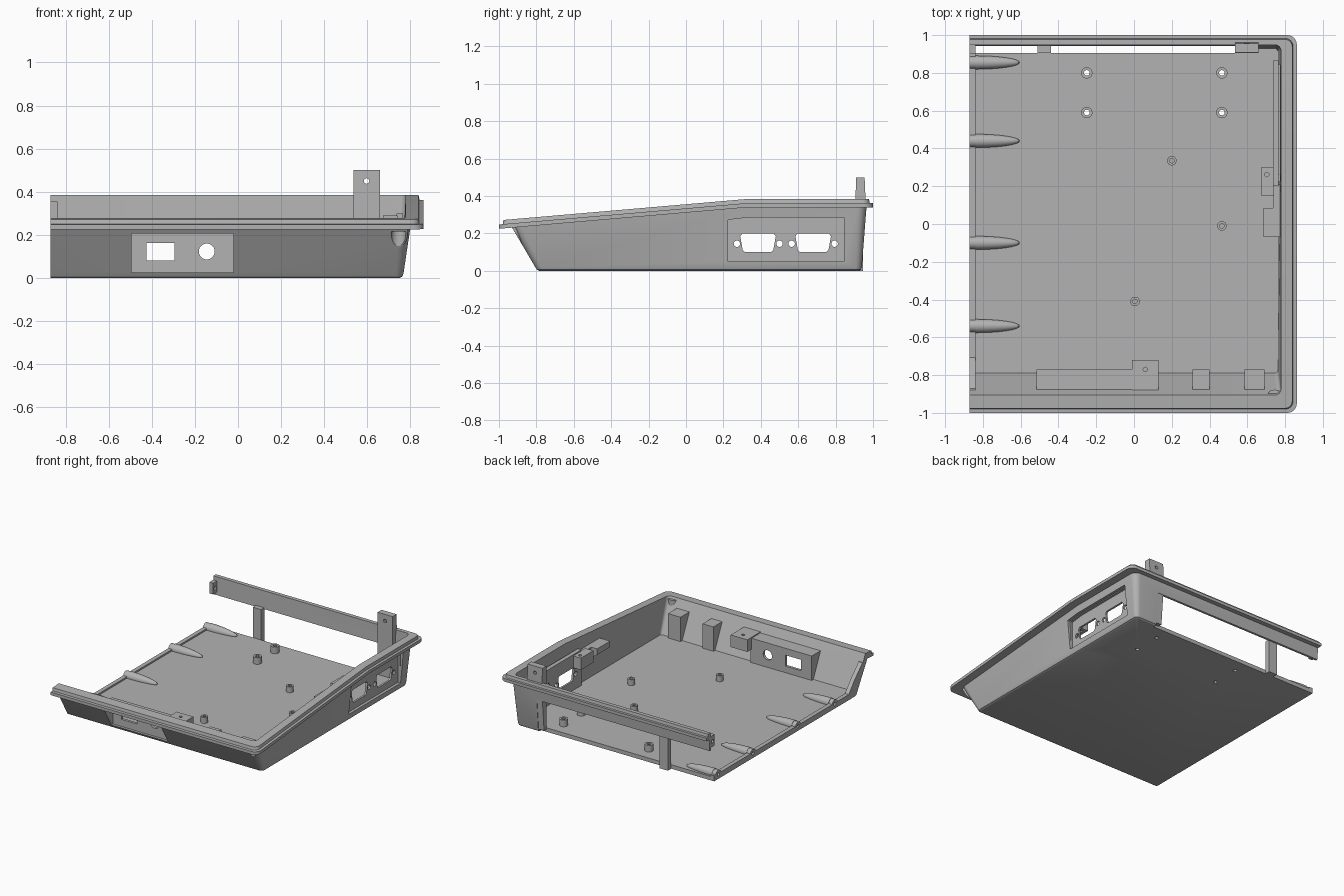
import bpy, bmesh
from math import cos, sin, pi, radians
from mathutils import Vector

cube = bpy.data.objects.get("Cube")
if cube:
    bpy.data.objects.remove(cube, do_unlink=True)

grey = bpy.data.materials.new("plain grey")
grey.use_nodes = True
grey.diffuse_color = (0.45, 0.45, 0.45, 1)
grey.node_tree.nodes["Principled BSDF"].inputs["Base Color"].default_value = (0.45, 0.45, 0.45, 1)

LEFT = -0.87      # open side of the tray
KINK = 0.335      # where the sloping rim turns level


def finish(name, bm):
    bmesh.ops.recalc_face_normals(bm, faces=bm.faces)
    mesh = bpy.data.meshes.new(name)
    bm.to_mesh(mesh)
    bm.free()
    mesh.materials.append(grey)
    obj = bpy.data.objects.new(name, mesh)
    bpy.context.collection.objects.link(obj)
    return obj


def prism(name, axis, profile, a, b, clip=None):
    """Extrude a 2D profile along an axis from a to b; clip = (point, normal)."""
    place = {"x": lambda u, v, t: (t, u, v),
             "y": lambda u, v, t: (u, t, v),
             "z": lambda u, v, t: (u, v, t)}[axis]
    bm = bmesh.new()
    rings = [[bm.verts.new(place(u, v, t)) for u, v in profile] for t in (a, b)]
    n = len(profile)
    for ring in rings:
        bm.faces.new(ring)
    for i in range(n):
        j = (i + 1) % n
        bm.faces.new((rings[0][i], rings[0][j], rings[1][j], rings[1][i]))
    if clip:
        cut_plane(bm, *clip)
    return finish(name, bm)


def cut_plane(bm, point, normal):
    geom = bm.verts[:] + bm.edges[:] + bm.faces[:]
    res = bmesh.ops.bisect_plane(bm, geom=geom, plane_co=point, plane_no=normal, clear_outer=True)
    edges = [e for e in res["geom_cut"] if isinstance(e, bmesh.types.BMEdge)]
    bmesh.ops.holes_fill(bm, edges=edges)


def rect(u0, u1, v0, v1):
    return [(u0, v0), (u1, v0), (u1, v1), (u0, v1)]


def circle(u, v, r, n=20):
    return [(u + r * cos(2 * pi * i / n), v + r * sin(2 * pi * i / n)) for i in range(n)]


def box(name, x0, x1, y0, y1, z0, z1):
    return prism(name, "z", rect(x0, x1, y0, y1), z0, z1)


def cut(obj, *cutters):
    for c in cutters:
        c.hide_render = True
        mod = obj.modifiers.new("cut", "BOOLEAN")
        mod.operation, mod.solver, mod.object = "DIFFERENCE", "EXACT", c
        bpy.context.view_layer.objects.active = obj
        bpy.ops.object.modifier_apply(modifier=mod.name)


def rim_top(y):
    return 0.385 - 0.115 * max(0, KINK - y) / (KINK + 1)


# Tray shell: nested open outlines from the underside, over the rim, to the inner floor
def outline(x, yf, yb, r, z):
    turn = [pi / 2 * i / 6 for i in range(7)]
    pts = [(LEFT, yb)]
    pts += [(x - r + r * sin(t), yb - r + r * cos(t)) for t in turn]
    pts += [(x, KINK)]
    pts += [(x - r + r * cos(t), yf + r - r * sin(t)) for t in turn]
    pts += [(LEFT, yf)]
    return [(px, py, z(py)) for px, py in pts]


def level(h):
    return lambda y: h


def below(d):
    return lambda y: rim_top(y) - d


levels = [(0.750, -0.785, 0.925, 0.02, level(0)),
          (0.762, -0.797, 0.935, 0.03, level(0.006)),
          (0.768, -0.806, 0.940, 0.035, level(0.02)),
          (0.800, -0.930, 0.965, 0.05, below(0.045)),
          (0.862, -1.000, 1.000, 0.05, below(0.045)),
          (0.862, -1.000, 1.000, 0.05, below(0.022)),
          (0.842, -0.980, 0.982, 0.04, below(0.022)),
          (0.838, -0.976, 0.978, 0.04, below(0)),
          (0.778, -0.905, 0.948, 0.03, below(0)),
          (0.762, -0.790, 0.930, 0.02, level(0.03))]
bm = bmesh.new()
rings = [[bm.verts.new(p) for p in outline(*lv)] for lv in levels]
for lo, hi in zip(rings, rings[1:]):
    for i in range(len(lo) - 1):
        bm.faces.new((lo[i], lo[i + 1], hi[i + 1], hi[i]))
bm.faces.new(rings[0])
bm.faces.new(rings[-1])
bm.faces.new([r[0] for r in rings] + [r[-1] for r in reversed(rings)])
tray = finish("tray_shell", bm)

# Back opening, side pocket, front pocket
cutters = []


def cutter(c):
    cutters.append(c)
    return c


back_opening = cutter(box("back_opening_cutter", -1, 0.58, 0.905, 1.2, -0.1, 0.25))
side_profile = [(0.225, 0.05), (0.845, 0.05), (0.845, 0.285), (0.33, 0.285), (0.225, 0.273)]
side_pocket = cutter(prism("side_pocket_cutter", "x", side_profile, 0.75, 1.1))
front_pocket = cutter(box("front_pocket_cutter", -0.495, -0.02, -1.2, -0.79, 0.026, 0.207))

# Connector openings in the side panel
side_holes = []
for y in (0.385, 0.68):
    d_shape = [(y - 0.07, 0.1), (y + 0.07, 0.1), (y + 0.082, 0.112), (y + 0.095, 0.185),
               (y + 0.083, 0.2), (y - 0.083, 0.2), (y - 0.095, 0.185), (y - 0.082, 0.112)]
    side_holes.append(cutter(prism("connector_cutter", "x", d_shape, 0.6, 1)))
for y in (0.272, 0.5, 0.565, 0.795):
    side_holes.append(cutter(prism("screw_cutter", "x", circle(y, 0.145, 0.017), 0.6, 1)))
front_holes = [cutter(box("socket_cutter", -0.425, -0.295, -1, -0.7, 0.08, 0.163)),
               cutter(prism("jack_cutter", "y", circle(-0.145, 0.123, 0.037, 28), -1, -0.7))]

# Floor standoffs, the four larger ones open through the floor
floor_holes = []
for x in (-0.25, 0.465):
    for y in (0.59, 0.8):
        hole = cutter(prism("standoff_cutter", "z", circle(x, y, 0.015, 12), -0.1, 0.3))
        floor_holes.append(hole)
        cut(prism("standoff", "z", circle(x, y, 0.03), 0.02, 0.08), hole)
for x, y in ((0.2, 0.335), (0.465, -0.01), (0.005, -0.41)):
    hole = cutter(prism("pin_cutter", "z", circle(x, y, 0.012, 12), 0.035, 0.3))
    cut(prism("small_standoff", "z", circle(x, y, 0.025), 0.02, 0.075), hole)

# Corner screw boss, hollow from below
boss_hole = cutter(prism("boss_hole_cutter", "z", circle(0.745, -0.92, 0.016), -0.1, 0.5))
boss_well = cutter(prism("boss_well_cutter", "z", circle(0.745, -0.915, 0.034), -0.1, 0.215))
wall_plane = (Vector((0, -0.806, 0.02)), Vector((0, -0.212, -0.124)))
boss = prism("corner_boss", "z", circle(0.745, -0.92, 0.043, 28), 0.06, 0.262, wall_plane)
cut(boss, boss_hole, boss_well)

cut(tray, back_opening, side_pocket, front_pocket, boss_well, *floor_holes)

# Side connector panel and its inner clips
side_panel = box("side_panel", 0.735, 0.766, 0.2, 0.865, 0.02, 0.3)
cut(side_panel, side_pocket, *side_holes)
clip = box("side_clip_tall", 0.672, 0.74, 0.15, 0.3, 0.2, 0.29)
cut(clip, cutter(prism("clip_cutter", "z", circle(0.703, 0.262, 0.012, 12), 0, 0.5)))
prism("side_clip_long", "y", [(0.685, 0.275), (0.685, 0.23), (0.77, 0.17), (0.775, 0.275)], -0.07, 0.085)
box("side_clip_step", 0.735, 0.772, 0.08, 0.21, 0.17, 0.275)

# Front connector panel, its clip and the wedge supports along the front wall
wedge = [(-0.8, 0.02), (-0.77, 0.02), (-0.77, 0.215), (-0.912, 0.215)]
front_panel = prism("front_panel", "x", wedge, -0.515, 0.0)
cut(front_panel, front_pocket, *front_holes)
front_clip = prism("front_clip", "x", [(-0.86, 0.13), (-0.72, 0.13), (-0.72, 0.222), (-0.912, 0.222)], -0.01, 0.13)
cut(front_clip, cutter(prism("clip_cutter", "z", circle(0.06, -0.77, 0.012, 12), 0, 0.5)))
for x0, x1 in ((0.31, 0.4), (0.585, 0.69)):
    prism("front_wedge", "x", wedge, x0, x1)
prism("front_end_rib", "x", [(-0.8, 0.02), (-0.69, 0.02), (-0.77, 0.12), (-0.87, 0.22), (-0.912, 0.22)],
      LEFT, -0.838)

# Back post, beam end lug and upright tab
box("back_post", -0.51, -0.44, 0.905, 0.945, 0.0, 0.26)
lug = box("beam_end_lug", LEFT, -0.838, 0.9, 0.95, 0.27, 0.355)
cut(lug, cutter(prism("lug_cutter", "x", circle(0.925, 0.31, 0.014, 12), -1, -0.7)))
tab = prism("upright_tab", "x", [(0.905, 0.02), (0.936, 0.02), (0.962, 0.33), (0.955, 0.5), (0.908, 0.5)],
            0.535, 0.66)
cut(tab, cutter(prism("tab_cutter", "y", circle(0.597, 0.45, 0.013, 12), 0.8, 1.1)))

# Joining edge: lip with tapered screw bosses sinking into the floor
edge_y = (0.855, 0.44, -0.1, -0.54)
lip = box("edge_lip", LEFT, -0.838, -0.79, 0.905, 0.005, 0.042)
for y in edge_y:
    hole = cutter(prism("edge_screw_cutter", "x", circle(y, 0.034, 0.013, 12), -1, -0.78))
    bm = bmesh.new()
    bmesh.ops.create_uvsphere(bm, u_segments=32, v_segments=20, radius=1)
    bmesh.ops.scale(bm, vec=(0.235, 0.036, 0.036), verts=bm.verts)
    bmesh.ops.translate(bm, vec=(-0.84, y, 0.034), verts=bm.verts)
    cut_plane(bm, Vector((-0.84, 0, 0)), Vector((-1, 0, 0)))
    cut_plane(bm, Vector((0, 0, 0.004)), Vector((0, 0, -1)))
    cut(finish("edge_boss", bm), hole)
    end = prism("edge_boss_end", "x", circle(y, 0.034, 0.033, 24), LEFT, -0.838)
    cut(end, hole)
    cut(lip, hole)
    cut(tray, hole)

for c in cutters:
    bpy.data.objects.remove(c, do_unlink=True)

# Smooth round surfaces, keep edges sharp
for obj in bpy.context.collection.objects:
    if obj.type == "MESH" and obj.data.materials and obj.data.materials[0] == grey:
        bpy.ops.object.select_all(action="DESELECT")
        obj.select_set(True)
        bpy.context.view_layer.objects.active = obj
        bpy.ops.object.shade_smooth_by_angle(angle=radians(30))
